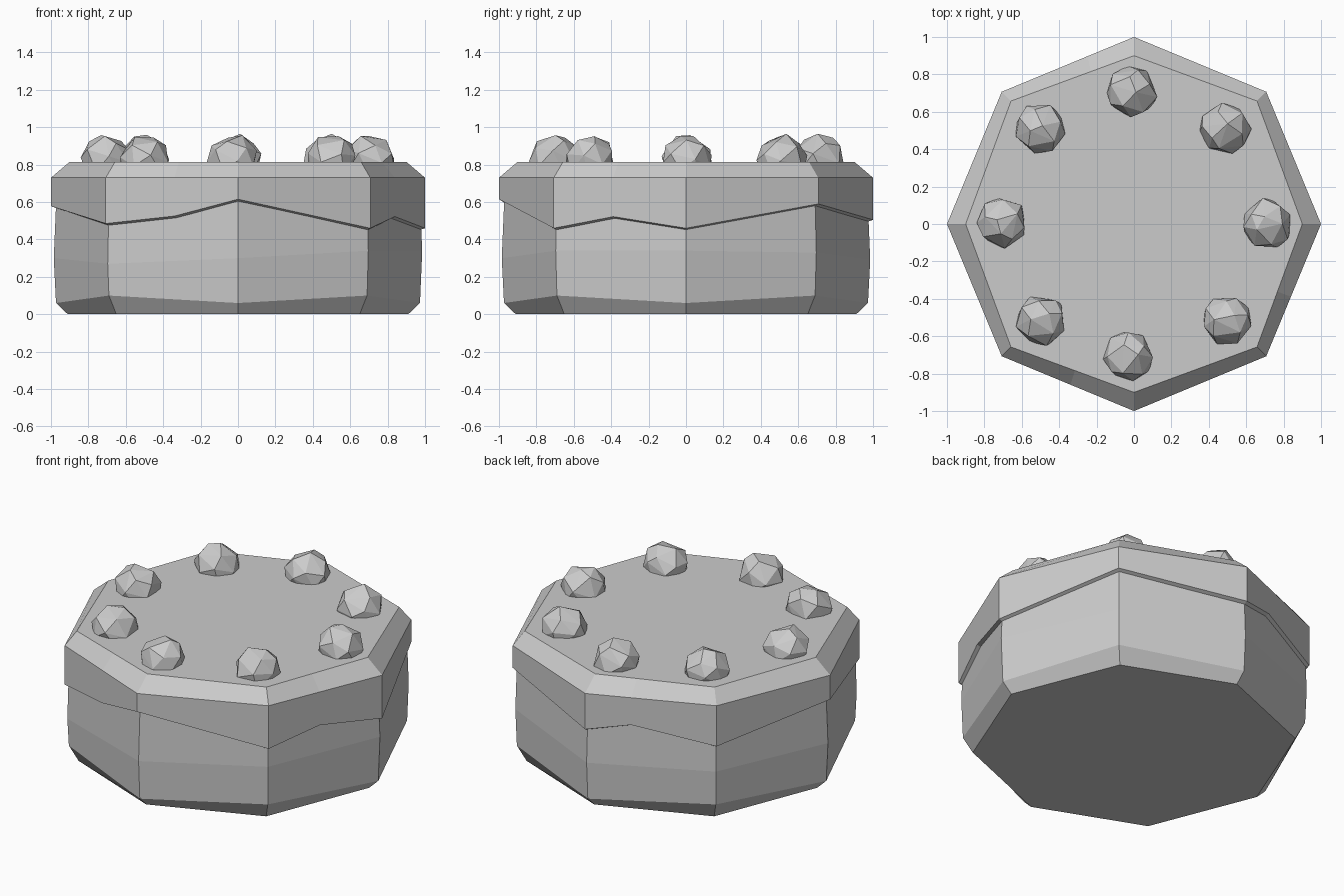
import bpy, bmesh, math, random
from mathutils import Vector

cube = bpy.data.objects.get("Cube")
if cube:
    bpy.data.objects.remove(cube, do_unlink=True)

random.seed(4)

grey = bpy.data.materials.new("plain grey")
grey.use_nodes = True
grey.diffuse_color = (0.6, 0.6, 0.6, 1)
grey.node_tree.nodes["Principled BSDF"].inputs["Base Color"].default_value = grey.diffuse_color


def finish(name, bm):
    bmesh.ops.recalc_face_normals(bm, faces=bm.faces)
    mesh = bpy.data.meshes.new(name)
    bm.to_mesh(mesh)
    bm.free()
    mesh.materials.append(grey)
    obj = bpy.data.objects.new(name, mesh)
    bpy.context.collection.objects.link(obj)
    return obj


def at(values, t):
    """Value at corner number t, blended between neighbouring corners."""
    i = int(t)
    a, b = values[i % len(values)], values[(i + 1) % len(values)]
    return a + (b - a) * (t - i)


def corner(i, radii):
    """Octagon corner; radii are for the axis and the diagonal corners."""
    a = math.radians(45 * i)
    r = radii[i % 2]
    return Vector((r * math.cos(a), r * math.sin(a), 0))


def octagon_ring(bm, steps, radii, heights):
    ring = []
    for t, z in zip(steps, heights):
        i = int(t)
        p = corner(i, radii).lerp(corner(i + 1, radii), t - i)
        ring.append(bm.verts.new((p.x, p.y, z)))
    return ring


def bridge(bm, rings):
    for low, high in zip(rings, rings[1:]):
        for i in range(len(low)):
            j = (i + 1) % len(low)
            bm.faces.new((low[i], low[j], high[j], high[i]))


# Cake body: chamfered foot, slight bulge, top hidden under the icing
steps = list(range(8))
bend = [0.34, 0.33, 0.29, 0.31, 0.3, 0.27, 0.3, 0.34]
bm = bmesh.new()
rings = [
    octagon_ring(bm, steps, (0.91, 0.92), [0] * 8),
    octagon_ring(bm, steps, (0.973, 0.976), [0.06, 0.1] * 4),
    octagon_ring(bm, steps, (0.985, 0.985), bend),
    octagon_ring(bm, steps, (0.968, 0.973), [0.7] * 8),
]
bridge(bm, rings)
bm.faces.new(rings[0])
bm.faces.new(rings[-1])
finish("cake_body", bm)

# Icing cap: wavy lower lip with extra bends on three sides
drip = {0: 0.46, 1: 0.59, 2: 0.505, 2.35: 0.56, 3: 0.475, 4: 0.578,
        5: 0.485, 5.52: 0.525, 6: 0.615, 7: 0.46, 7.45: 0.522}
steps = list(drip)
lip = list(drip.values())
bm = bmesh.new()
rings = [
    octagon_ring(bm, steps, (0.965, 0.97), [z - 0.013 for z in lip]),
    octagon_ring(bm, steps, (1, 1), lip),
    octagon_ring(bm, steps, (1, 1), [0.73] * len(lip)),
    octagon_ring(bm, steps, (0.9, 0.93), [0.815] * len(lip)),
]
bridge(bm, rings)
bm.faces.new(rings[-1])
finish("icing", bm)


# Faceted berries sunk halfway into the icing
def berry(name, x, y, radius=0.137, points=22):
    bm = bmesh.new()
    turn = random.uniform(0, math.tau)
    for k in range(points):
        z = 1 - 2 * (k + 0.5) / points
        a = turn + k * math.pi * (3 - math.sqrt(5))
        s = math.sqrt(1 - z * z)
        p = Vector((s * math.cos(a), s * math.sin(a), z))
        p += Vector([random.uniform(-0.14, 0.14) for _ in range(3)])
        bm.verts.new(p.normalized() * radius * random.uniform(0.97, 1.04))
    bmesh.ops.convex_hull(bm, input=bm.verts)
    obj = finish(name, bm)
    obj.location = (x, y, 0.826)


spots = [(0.71, 0), (0.487, 0.51), (-0.01, 0.71), (-0.5, 0.51),
         (-0.705, 0.005), (-0.497, -0.515), (-0.03, -0.705), (0.5, -0.515)]
for n, (x, y) in enumerate(spots, 1):
    berry(f"berry_{n}", x, y)
